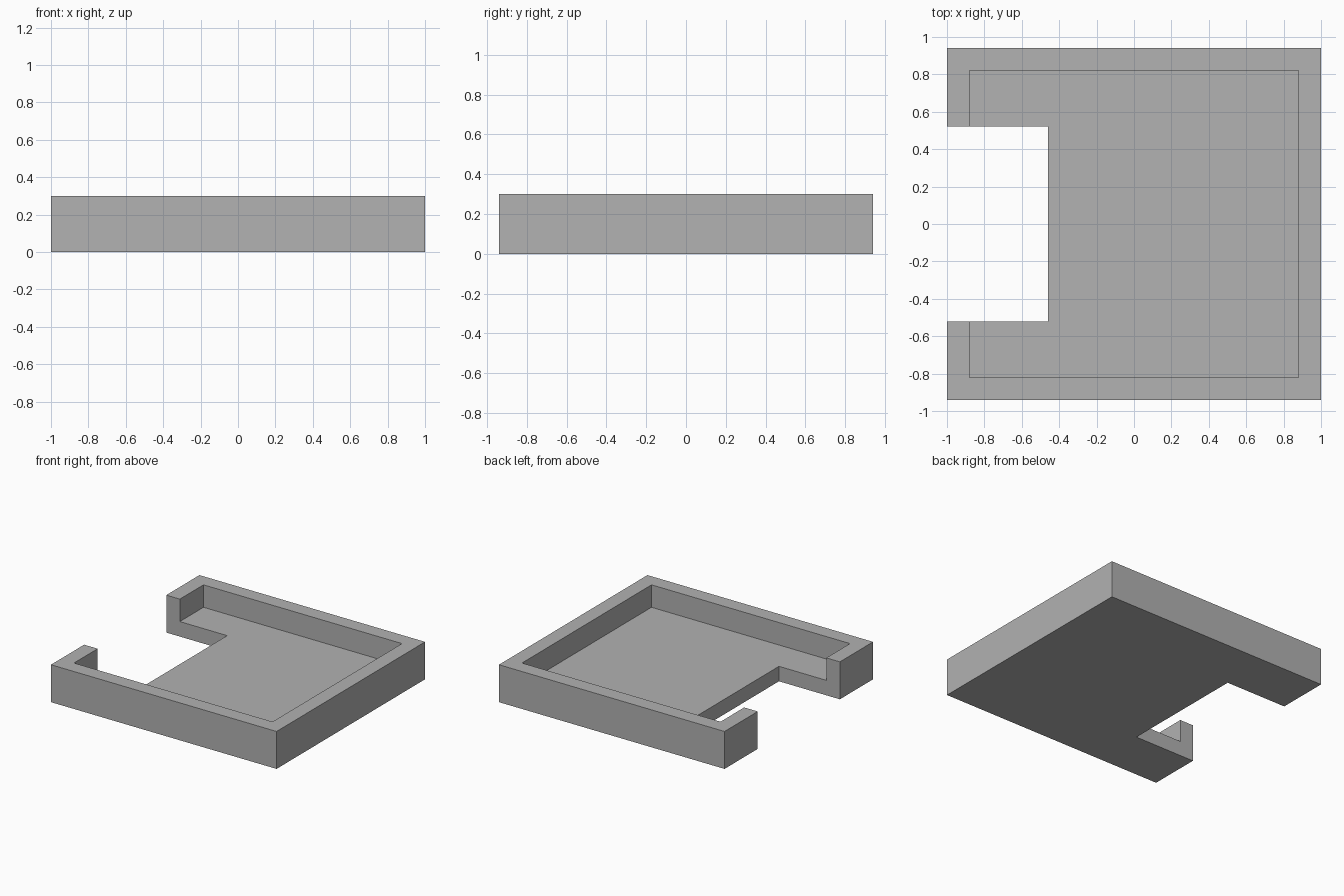
import bpy

if "Cube" in bpy.data.objects:
    bpy.data.objects.remove(bpy.data.objects["Cube"], do_unlink=True)

LENGTH, DEPTH, HEIGHT = 2.0, 1.88, 0.30
WALL = 0.12
NOTCH_X, NOTCH_Y = -0.46, 0.52

grey = bpy.data.materials.new("light grey")
grey.use_nodes = True
colour = (0.445, 0.445, 0.445, 1)
grey.diffuse_color = colour
grey.node_tree.nodes["Principled BSDF"].inputs["Base Color"].default_value = colour


def box(name, low, high):
    """Axis-aligned box between two corners."""
    bpy.ops.mesh.primitive_cube_add(size=1)
    obj = bpy.context.object
    obj.name = obj.data.name = name
    for v in obj.data.vertices:
        v.co = [a if c < 0 else b for c, a, b in zip(v.co, low, high)]
    obj.data.materials.append(grey)
    return obj


def cut(target, cutter):
    """Subtract the cutter, then discard it."""
    cutter.hide_render = True
    mod = target.modifiers.new(cutter.name, "BOOLEAN")
    mod.operation = "DIFFERENCE"
    mod.solver = "EXACT"
    mod.object = cutter
    bpy.context.view_layer.objects.active = target
    bpy.ops.object.modifier_apply(modifier=mod.name)
    bpy.data.objects.remove(cutter, do_unlink=True)


# Solid block that becomes the tray
x, y = LENGTH / 2, DEPTH / 2
tray = box("tray", (-x, -y, 0), (x, y, HEIGHT))

# Recess leaving the floor and the surrounding wall
cut(tray, box("recess_cutter", (WALL - x, WALL - y, WALL),
              (x - WALL, y - WALL, HEIGHT + 1)))

# Rectangular opening through the floor and wall on the right side
cut(tray, box("notch_cutter", (-x - 1, -NOTCH_Y, -1),
              (NOTCH_X, NOTCH_Y, HEIGHT + 1)))
